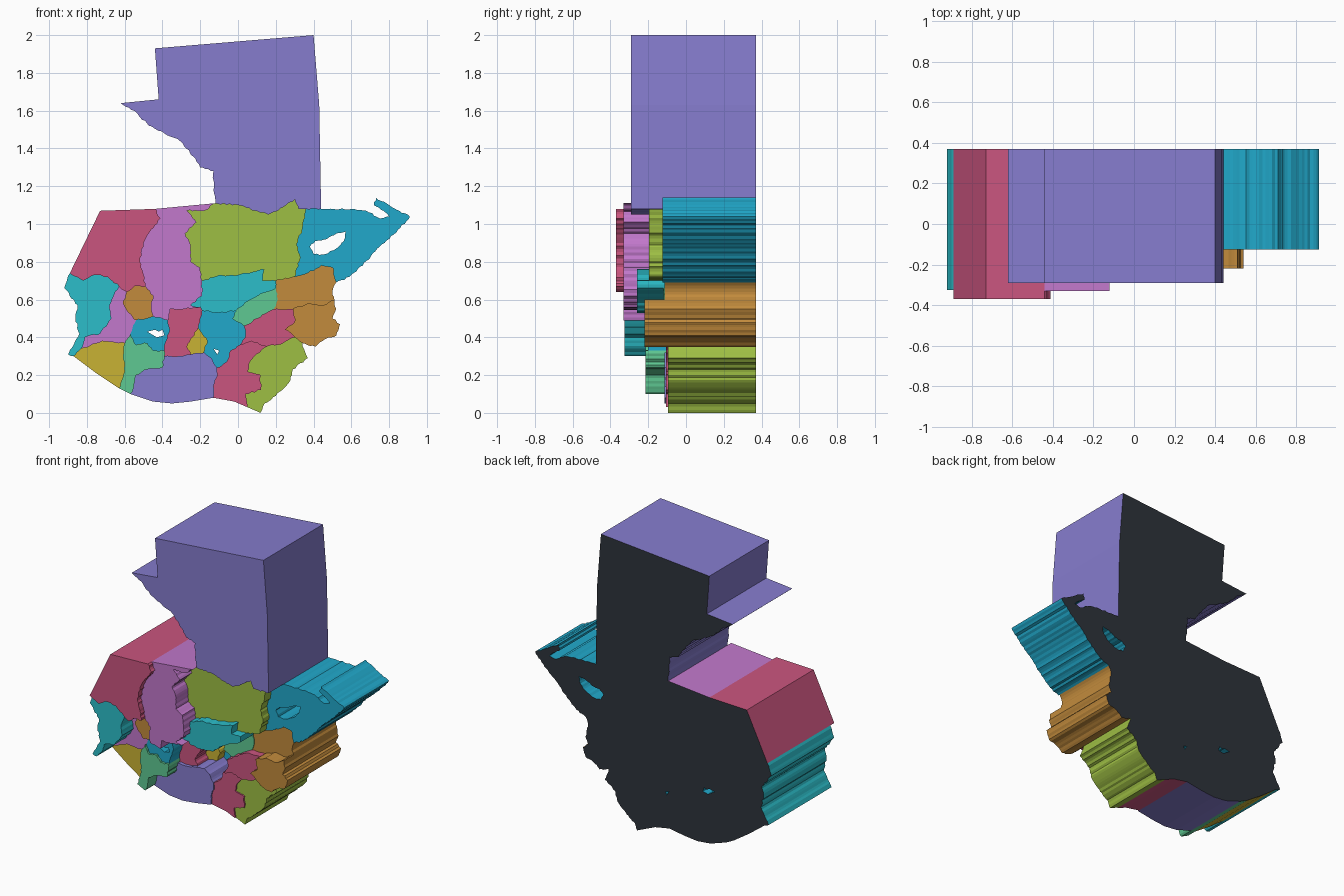
import bpy, bmesh, random
from mathutils import Vector

random.seed(4)
if "Cube" in bpy.data.objects:
    bpy.data.objects.remove(bpy.data.objects["Cube"])

BACK = 0.37
SCALE = 0.01          # outlines are drawn in hundredths of a unit


def make_material(name, code):
    """Flat colour from a display hex code, converted to linear."""
    def linear(c):
        return c / 12.92 if c <= 0.04045 else ((c + 0.055) / 1.055) ** 2.4
    rgb = [linear(c / 255) for c in bytes.fromhex(code)]
    mat = bpy.data.materials.new(name)
    mat.use_nodes = True
    mat.diffuse_color = (*rgb, 1)
    mat.node_tree.nodes["Principled BSDF"].inputs["Base Color"].default_value = (*rgb, 1)
    return mat


purple = make_material("purple", "867CCE")
blue = make_material("blue", "21A9CB")
teal = make_material("teal", "2CBECA")
pink = make_material("pink", "CA557F")
orchid = make_material("orchid", "C278CC")
lime = make_material("lime", "9EBF44")
ochre = make_material("ochre", "C28B3C")
mustard = make_material("mustard", "C9B234")
green = make_material("green", "5FC892")
dark = make_material("dark slate", "2E333B")

# Every region: its colour and the depth its front face reaches
regions = {
    "north_block": (purple, -0.29),
    "northwest_block": (pink, -0.37),
    "midwest_block": (orchid, -0.33),
    "upper_middle_block": (lime, -0.195),
    "east_lake_block": (blue, -0.125),
    "inner_valley_block": (teal, -0.26),
    "east_valley_block": (ochre, -0.115),
    "east_hill_block": (ochre, -0.22),
    "progress_block": (green, -0.12),
    "inner_east_block": (pink, -0.17),
    "southeast_block": (lime, -0.095),
    "south_hill_block": (pink, -0.105),
    "south_coast_block": (purple, -0.115),
    "central_block": (blue, 0.1),
    "small_central_block": (mustard, 0.03),
    "inner_west_block": (pink, -0.09),
    "west_lake_block": (blue, -0.2),
    "small_west_block": (ochre, -0.27),
    "west_hill_block": (orchid, -0.2),
    "far_west_block": (teal, -0.325),
    "southwest_coast_block": (mustard, -0.15),
    "lower_west_block": (green, -0.215),
}
edges_of = {name: [] for name in regions}


def border(owners, path, rough=0.45):
    """Add a border line, with fine ragged steps, to each region that shares it."""
    line = []
    for a, b in zip(path, path[1:]):
        a, b = Vector(a), Vector(b)
        side = (b - a).orthogonal().normalized()
        steps = max(1, round((b - a).length / 1.6)) if rough else 1
        line.append(a)
        for i in range(1, steps):
            line.append(a.lerp(b, i / steps) + side * random.uniform(-rough, rough))
    line.append(Vector(path[-1]))
    for owner in owners.split():
        edges_of[owner + "_block"] += [(tuple(p), tuple(q)) for p, q in zip(line, line[1:])]


# Outer edge, clockwise from the top
border("north", [(-12, 111), (-13, 118), (-13, 128), (-20, 130), (-22, 133), (-26, 139),
                 (-32, 145), (-39, 148), (-47, 152), (-55, 160), (-62, 164)])
border("north", [(-62, 164), (-42, 166), (-44, 193), (40, 200), (43, 163), (44, 108)], 0)
border("east_lake", [(44, 108), (60, 108), (68, 107), (75, 103), (80, 104), (77, 107), (72, 110),
                     (73, 114), (80, 110), (91, 104), (86, 98), (75, 88), (66, 78), (59, 72), (52, 69)])
border("east_valley", [(52, 69), (50, 64), (51, 60)])
border("east_hill", [(51, 60), (52, 55), (50, 50), (54, 47), (52, 41), (46, 39), (41, 35), (34, 37)])
border("southeast", [(34, 37), (37, 29), (29, 23), (27, 16), (20, 9), (14, 5), (12, 0)])
border("southeast", [(12, 0), (5, 3)], 0)
border("south_hill", [(5, 3), (-2, 6), (-13, 8)], 0)
border("south_coast", [(-13, 8), (-25, 6), (-35, 5), (-45, 6), (-57, 10)], 0)
border("lower_west", [(-57, 10), (-63, 13)], 0)
border("southwest_coast", [(-63, 13), (-75, 21), (-87, 30)], 0)
border("far_west", [(-87, 30), (-90, 31), (-87, 36), (-84, 42), (-86, 50), (-85, 57), (-92, 66), (-89, 74)])
border("northwest", [(-89, 74), (-73, 107), (-44, 108)], 0)
border("midwest", [(-44, 108), (-12, 111)], 0)

# Borders of the north and east
border("north upper_middle", [(-12, 111), (0, 110), (9, 107), (16, 105), (24, 109), (30, 113),
                              (32, 108), (36, 108)])
border("north east_lake", [(36, 108), (44, 108)])
border("upper_middle east_lake", [(36, 108), (34, 97), (31, 89), (33, 82), (30, 72)])
border("upper_middle east_valley", [(30, 72), (20, 70)])
border("upper_middle inner_valley", [(20, 70), (13, 70), (14, 76), (0, 73), (-10, 73), (-19, 70)])
border("upper_middle midwest", [(-19, 70), (-20, 77), (-25, 80), (-25, 88), (-28, 95), (-22, 101),
                                (-27, 107), (-18, 107), (-12, 111)])
border("east_lake east_valley", [(52, 69), (50, 77), (44, 78), (37, 74), (30, 72)])
border("east_valley inner_valley", [(20, 70), (20, 66)])
border("east_valley progress", [(20, 66), (21, 60), (19, 55)])
border("east_valley inner_east", [(19, 55), (29, 55)])
border("east_valley east_hill", [(29, 55), (38, 58), (45, 57), (51, 60)])
border("east_hill inner_east", [(29, 55), (30, 48), (25, 44), (30, 40)])
border("east_hill southeast", [(30, 40), (34, 37)])
border("inner_east southeast", [(30, 40), (24, 37), (15, 35)])
border("inner_east south_hill", [(15, 35), (7, 38), (1, 36)])
border("inner_east central", [(1, 36), (4, 41), (3, 46)])
border("inner_east progress", [(3, 46), (10, 50), (19, 55)])
border("progress inner_valley", [(20, 66), (12, 63), (5, 59), (-1, 54)])
border("progress central", [(-1, 54), (-3, 50), (3, 46)])
border("southeast south_hill", [(5, 3), (4, 10), (12, 12), (12, 20), (5, 22), (7, 28), (15, 35)])

# Borders of the centre
border("central inner_valley", [(-1, 54), (-10, 53), (-19, 54)])
border("central south_hill", [(1, 36), (-4, 33), (-6, 27), (-11, 24)])
border("central south_coast", [(-11, 24), (-14, 29), (-18, 32)])
border("central small_central", [(-18, 32), (-16, 38), (-21, 45)])
border("central inner_west", [(-21, 45), (-20, 50), (-19, 54)])
border("inner_valley inner_west", [(-19, 54), (-20, 56)])
border("inner_valley midwest", [(-20, 56), (-25, 57), (-19, 62), (-19, 70)])
border("small_central inner_west", [(-21, 45), (-24, 40), (-27, 35), (-25, 31)])
border("small_central south_coast", [(-25, 31), (-18, 32)])
border("south_hill south_coast", [(-11, 24), (-11, 19), (-13, 14), (-13, 8)])
border("inner_west south_coast", [(-25, 31), (-32, 30), (-39, 30)])
border("inner_west lower_west", [(-39, 30), (-39, 33)])
border("inner_west west_lake", [(-39, 33), (-38, 38), (-36, 44), (-37, 49)])
border("inner_west midwest", [(-37, 49), (-36, 55), (-28, 55), (-20, 56)])

# Borders of the west
border("midwest northwest", [(-44, 108), (-41, 103), (-46, 97), (-50, 90), (-52, 80), (-50, 73), (-49, 67)])
border("midwest small_west", [(-49, 67), (-45, 62), (-46, 57), (-45, 51)])
border("midwest west_lake", [(-45, 51), (-37, 49)])
border("northwest small_west", [(-49, 67), (-55, 67), (-59, 64)])
border("northwest west_hill", [(-59, 64), (-63, 67)])
border("northwest far_west", [(-63, 67), (-69, 72), (-76, 73), (-82, 70), (-89, 74)])
border("west_hill far_west", [(-63, 67), (-68, 57), (-67, 50), (-73, 42), (-81, 40), (-83, 34)])
border("west_hill southwest_coast", [(-83, 34), (-72, 38), (-60, 37)])
border("west_hill lower_west", [(-60, 37), (-57, 42)])
border("west_hill west_lake", [(-57, 42), (-54, 49)])
border("west_hill small_west", [(-54, 49), (-58, 53), (-61, 58), (-59, 64)])
border("small_west west_lake", [(-54, 49), (-45, 51)])
border("far_west southwest_coast", [(-83, 34), (-87, 30)])
border("southwest_coast lower_west", [(-60, 37), (-61, 30), (-60, 22), (-63, 13)])
border("lower_west west_lake", [(-57, 42), (-54, 36), (-48, 37), (-45, 33), (-39, 33)])
border("lower_west south_coast", [(-39, 30), (-40, 24), (-48, 23), (-54, 20), (-55, 14), (-57, 10)])

# Lakes cut through their regions
border("east_lake", [(38, 88), (41, 91), (47, 92), (52, 95), (57, 96), (56, 91), (52, 87),
                     (46, 84), (40, 84), (38, 88)], 0.3)
border("west_lake", [(-48, 43), (-44, 44), (-42, 43), (-40, 44), (-39, 41), (-43, 40), (-48, 43)], 0)
border("central", [(-13, 34), (-10, 33), (-11, 31), (-13, 34)], 0)


def build_block(name, mat, front):
    """Fill the region's outline and extrude it to the common back plane."""
    bm = bmesh.new()
    verts = {}

    def vert(p):
        key = (round(p[0], 4), round(p[1], 4))
        if key not in verts:
            verts[key] = bm.verts.new((p[0] * SCALE, front, p[1] * SCALE))
        return verts[key]

    edges = [bm.edges.new((vert(p), vert(q))) for p, q in edges_of[name]]
    bmesh.ops.triangle_fill(bm, edges=edges, use_beauty=True, normal=(0, -1, 0))
    pushed = bmesh.ops.extrude_face_region(bm, geom=bm.faces[:])["geom"]
    for v in pushed:
        if isinstance(v, bmesh.types.BMVert):
            v.co.y = BACK
    bmesh.ops.recalc_face_normals(bm, faces=bm.faces[:])
    # The back is dark, every other face takes the region colour
    for f in bm.faces:
        f.material_index = int(all(v.co.y > BACK - 0.001 for v in f.verts))
    mesh = bpy.data.meshes.new(name)
    bm.to_mesh(mesh)
    bm.free()
    mesh.materials.append(mat)
    mesh.materials.append(dark)
    bpy.context.collection.objects.link(bpy.data.objects.new(name, mesh))


for region, (colour, depth) in regions.items():
    build_block(region, colour, depth)
